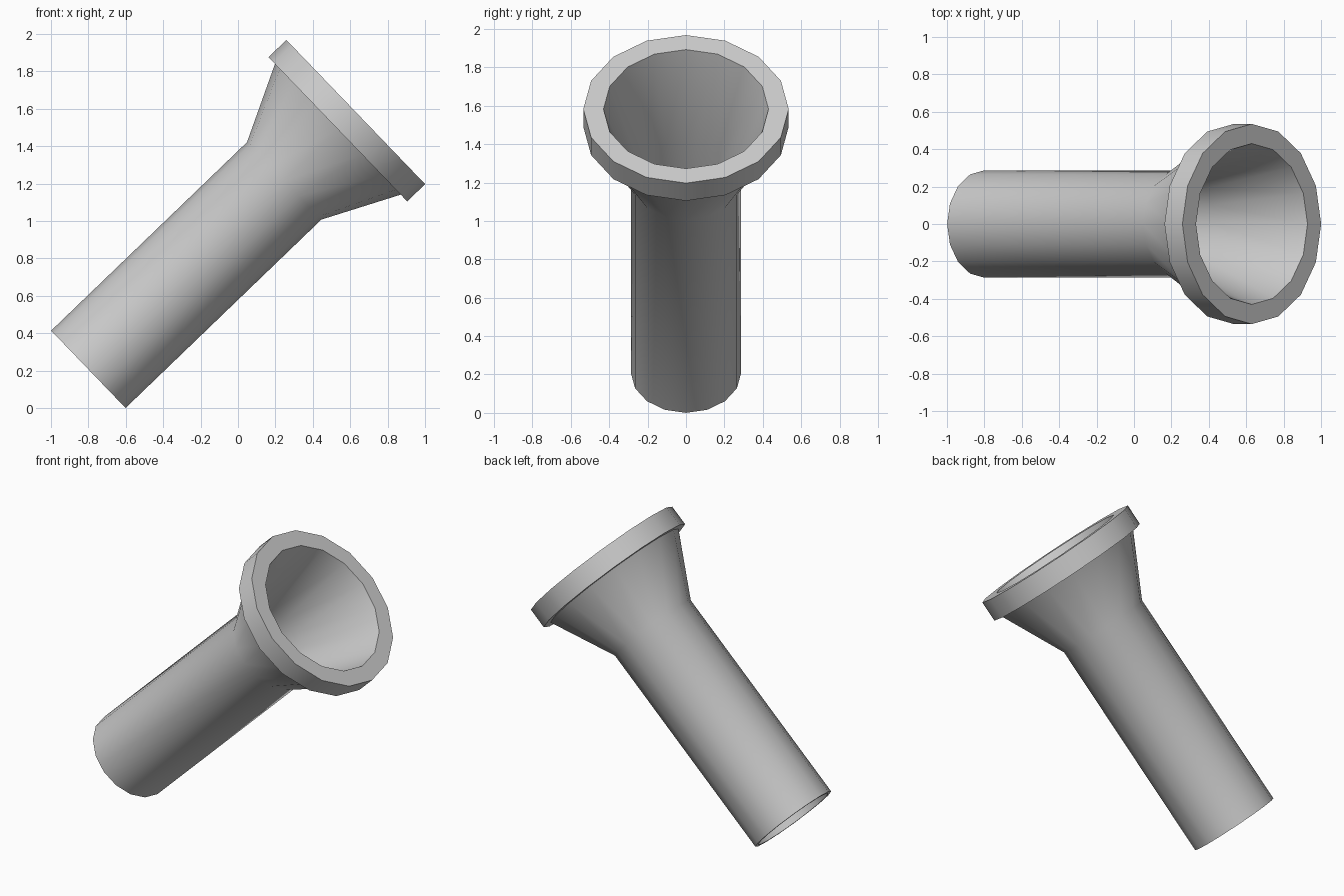
import bpy, bmesh
from math import cos, sin, pi, radians
from mathutils import Vector

if "Cube" in bpy.data.objects:
    bpy.data.objects.remove(bpy.data.objects["Cube"])

SIDES = 16
BASE = Vector((-0.8, 0, 0.207))               # centre of the lower open end
AXIS = Vector((1.43, 0, 1.376)).normalized()  # direction of the tilted tube


def lathe(name, profile):
    """Revolve a closed (radius, height) loop around the local z axis."""
    bm = bmesh.new()
    rings = [[bm.verts.new((r * cos(2 * pi * i / SIDES), r * sin(2 * pi * i / SIDES), h))
              for i in range(SIDES)] for r, h in profile]
    for a, b in zip(rings, rings[1:] + rings[:1]):
        for i in range(SIDES):
            j = (i + 1) % SIDES
            bm.faces.new((a[i], a[j], b[j], b[i]))
    bmesh.ops.recalc_face_normals(bm, faces=bm.faces)
    mesh = bpy.data.meshes.new(name)
    bm.to_mesh(mesh)
    bm.free()
    obj = bpy.data.objects.new(name, mesh)
    bpy.context.collection.objects.link(obj)
    return obj


# Hollow tube flaring into a cone with a thick rim
tube = lathe("flared_tube", [
    (0.287, 0.0), (0.287, 1.453),      # outer tube wall
    (0.485, 1.851), (0.535, 1.851),    # flare and step under the rim
    (0.535, 1.984), (0.43, 1.984),     # rim side and front lip
    (0.265, 1.46), (0.265, 0.0),       # inner cone and inner tube wall
])

# Lean the part towards +x
tube.location = BASE
tube.rotation_euler = (0, Vector((0, 0, 1)).angle(AXIS), 0)

bpy.context.view_layer.objects.active = tube
tube.select_set(True)
bpy.ops.object.shade_smooth_by_angle(angle=radians(30))
